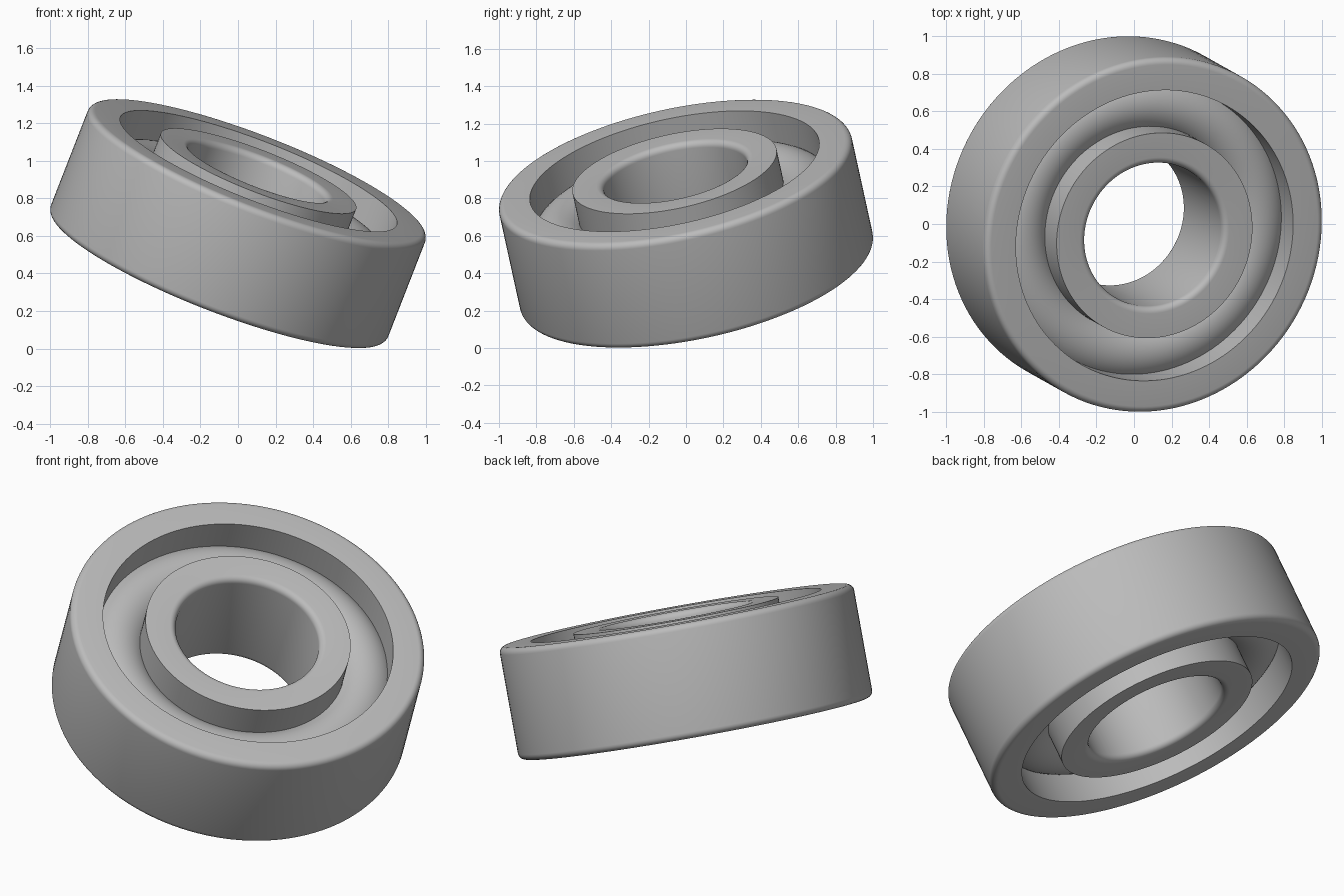
import bpy, bmesh, math
from mathutils import Vector, Matrix

cube = bpy.data.objects.get("Cube")
if cube:
    bpy.data.objects.remove(cube)

SEGMENTS = 128
HALF = 0.307      # half width of the rings
FILLET = 0.035
AXIS = Vector((0.356, -0.2, 0.913)).normalized()
TILT = AXIS.to_track_quat('Z', 'Y').to_matrix().to_4x4()

steel = bpy.data.materials.new("steel grey")
steel.use_nodes = True
GREY = (0.5, 0.5, 0.5, 1)
steel.diffuse_color = GREY
steel.node_tree.nodes["Principled BSDF"].inputs["Base Color"].default_value = GREY


def lathe(name, profile):
    """Revolve a closed (radius, height) profile about the tilted axis."""
    bm = bmesh.new()
    rows = []
    for i in range(SEGMENTS):
        turn = Matrix.Rotation(math.tau * i / SEGMENTS, 3, 'Z')
        rows.append([bm.verts.new(turn @ Vector((r, 0, z))) for r, z in profile])
    n = len(profile)
    for i in range(SEGMENTS):
        a, b = rows[i], rows[(i + 1) % SEGMENTS]
        for j in range(n):
            k = (j + 1) % n
            bm.faces.new((a[j], b[j], b[k], a[k]))
    bmesh.ops.recalc_face_normals(bm, faces=bm.faces)
    bm.transform(TILT)
    mesh = bpy.data.meshes.new(name)
    bm.to_mesh(mesh)
    bm.free()
    mesh.materials.append(steel)
    obj = bpy.data.objects.new(name, mesh)
    obj.location.z = 0.665
    bpy.context.collection.objects.link(obj)
    bpy.ops.object.select_all(action='DESELECT')
    obj.select_set(True)
    bpy.context.view_layer.objects.active = obj
    bpy.ops.object.shade_smooth_by_angle(angle=math.radians(35))
    return obj


def ring_profile(sharp_r, round_r):
    """Rectangle with plain corners at sharp_r and filleted ones at round_r."""
    side = 1 if round_r > sharp_r else -1
    upper = []
    for i in range(7):
        t = math.pi / 2 * i / 6
        upper.append((round_r - side * FILLET * (1 - math.sin(t)),
                      HALF - FILLET * (1 - math.cos(t))))
    lower = [(r, -z) for r, z in reversed(upper)]
    return [(sharp_r, HALF)] + upper + lower + [(sharp_r, -HALF)]


# Outer and inner races
lathe("outer_race", ring_profile(0.79, 0.964))
lathe("inner_race", ring_profile(0.558, 0.39))

# Rounded rolling band held between the races
BAND_R, TUBE = 0.674, 0.175
lathe("rolling_band", [(BAND_R + TUBE * math.cos(math.tau * i / 48),
                        TUBE * math.sin(math.tau * i / 48)) for i in range(48)])
